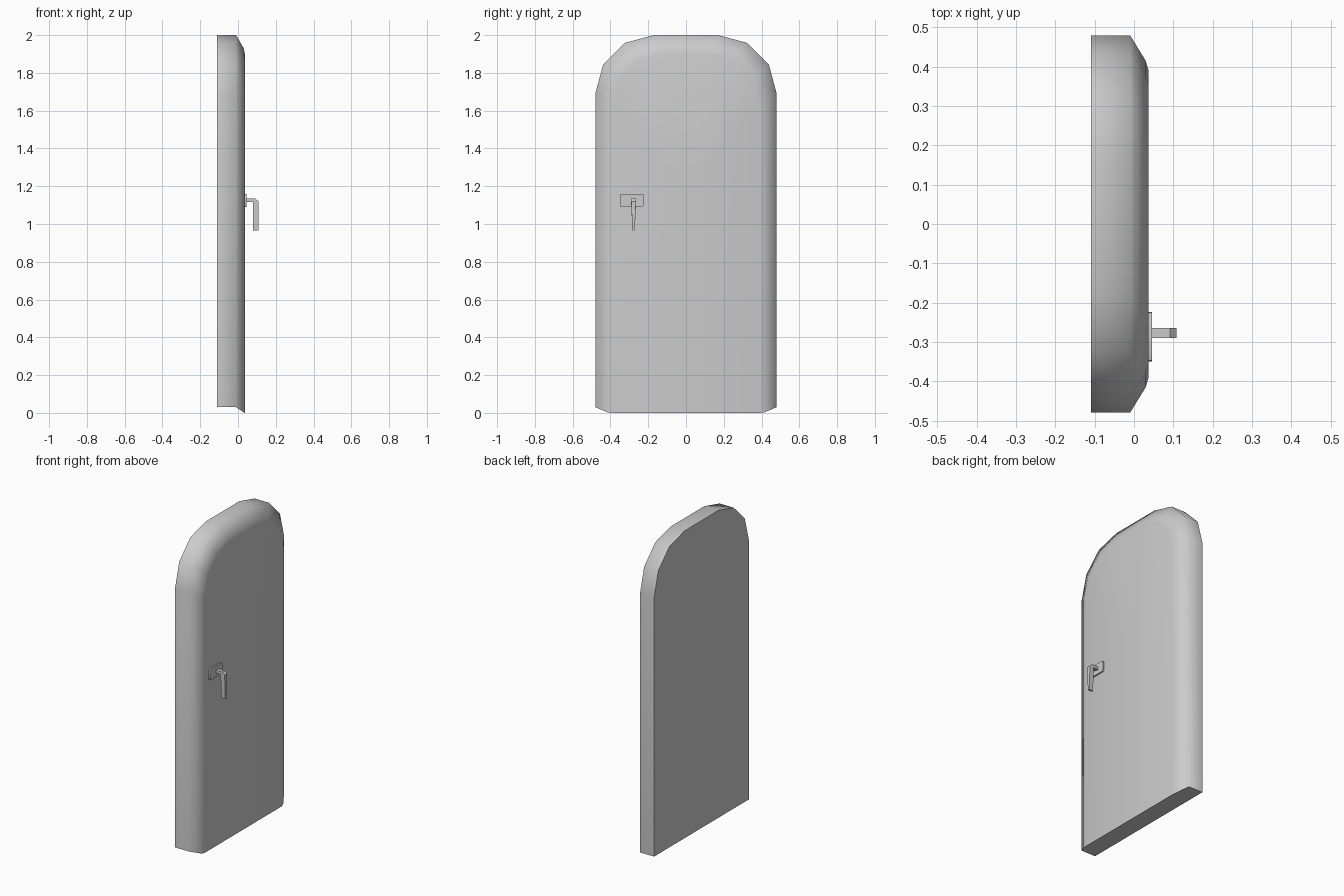
import bpy, bmesh, math
from mathutils import Vector

cube = bpy.data.objects.get("Cube")
if cube:
    bpy.data.objects.remove(cube, do_unlink=True)

grey = bpy.data.materials.new("light grey")
grey.use_nodes = True
GREY = (0.6, 0.6, 0.6, 1)
grey.diffuse_color = GREY
grey.node_tree.nodes["Principled BSDF"].inputs["Base Color"].default_value = GREY


def finish(bm, name, angle):
    bmesh.ops.recalc_face_normals(bm, faces=bm.faces)
    mesh = bpy.data.meshes.new(name)
    bm.to_mesh(mesh)
    bm.free()
    mesh.materials.append(grey)
    obj = bpy.data.objects.new(name, mesh)
    bpy.context.collection.objects.link(obj)
    bpy.ops.object.select_all(action="DESELECT")
    obj.select_set(True)
    bpy.context.view_layer.objects.active = obj
    bpy.ops.object.shade_smooth_by_angle(angle=math.radians(angle))
    return obj


def loft(bm, rings):
    """Join closed rings of equal length with quads."""
    for a, b in zip(rings, rings[1:]):
        for i in range(len(a)):
            j = (i + 1) % len(a)
            bm.faces.new((a[i], a[j], b[j], b[i]))


def arch(bm, x, half, bottom, top, corner):
    """Door outline with a three-segment rounded corner on each side."""
    side = [(half, bottom)]
    for step in range(4):
        t = math.radians(30 * step)
        side.append((half - corner + corner * math.cos(t),
                     top - corner + corner * math.sin(t)))
    outline = side + [(-y, z) for y, z in reversed(side)]
    return [bm.verts.new((x, y, z)) for y, z in outline]


# Door slab: straight back half, sloped edge, flat front
bm = bmesh.new()
rings = [arch(bm, -0.11, 0.48, 0.03, 2.0, 0.31),
         arch(bm, -0.01, 0.48, 0.03, 2.0, 0.31),
         arch(bm, 0.03, 0.415, 0.003, 1.93, 0.28),
         arch(bm, 0.037, 0.39, 0.0, 1.9, 0.26)]
loft(bm, rings)
bm.faces.new(rings[0])
centre = bm.verts.new((0.037, 0, 1.2))
front = rings[-1]
for i, v in enumerate(front):
    bm.faces.new((v, front[(i + 1) % len(front)], centre))
finish(bm, "door_panel", 65)

# Handle plate with softened corners
bm = bmesh.new()
bmesh.ops.create_cube(bm, size=1)
for v in bm.verts:
    v.co = Vector((0.04, -0.287, 1.125)) + v.co * Vector((0.012, 0.126, 0.07))
along_x = [e for e in bm.edges
           if abs(e.verts[0].co.x - e.verts[1].co.x) > 0.005]
bmesh.ops.bevel(bm, geom=along_x, offset=0.01, segments=2,
                profile=0.5, affect="EDGES")
finish(bm, "handle_plate", 40)

# Lever: arm out of the plate, bend, then a grip narrowing downwards
bm = bmesh.new()
sections = [((0.04, 1.117), (0.04, 1.135), 0.0125),
            ((0.08, 1.117), (0.092, 1.135), 0.0125),
            ((0.08, 1.105), (0.108, 1.12), 0.0125),
            ((0.08, 0.965), (0.108, 0.965), 0.006)]
rings = []
for (x1, z1), (x2, z2), w in sections:
    rings.append([bm.verts.new(p) for p in (
        (x1, -0.2775 - w, z1), (x1, -0.2775 + w, z1),
        (x2, -0.2775 + w, z2), (x2, -0.2775 - w, z2))])
loft(bm, rings)
bm.faces.new(rings[0])
bm.faces.new(rings[-1])
finish(bm, "handle_lever", 30)
